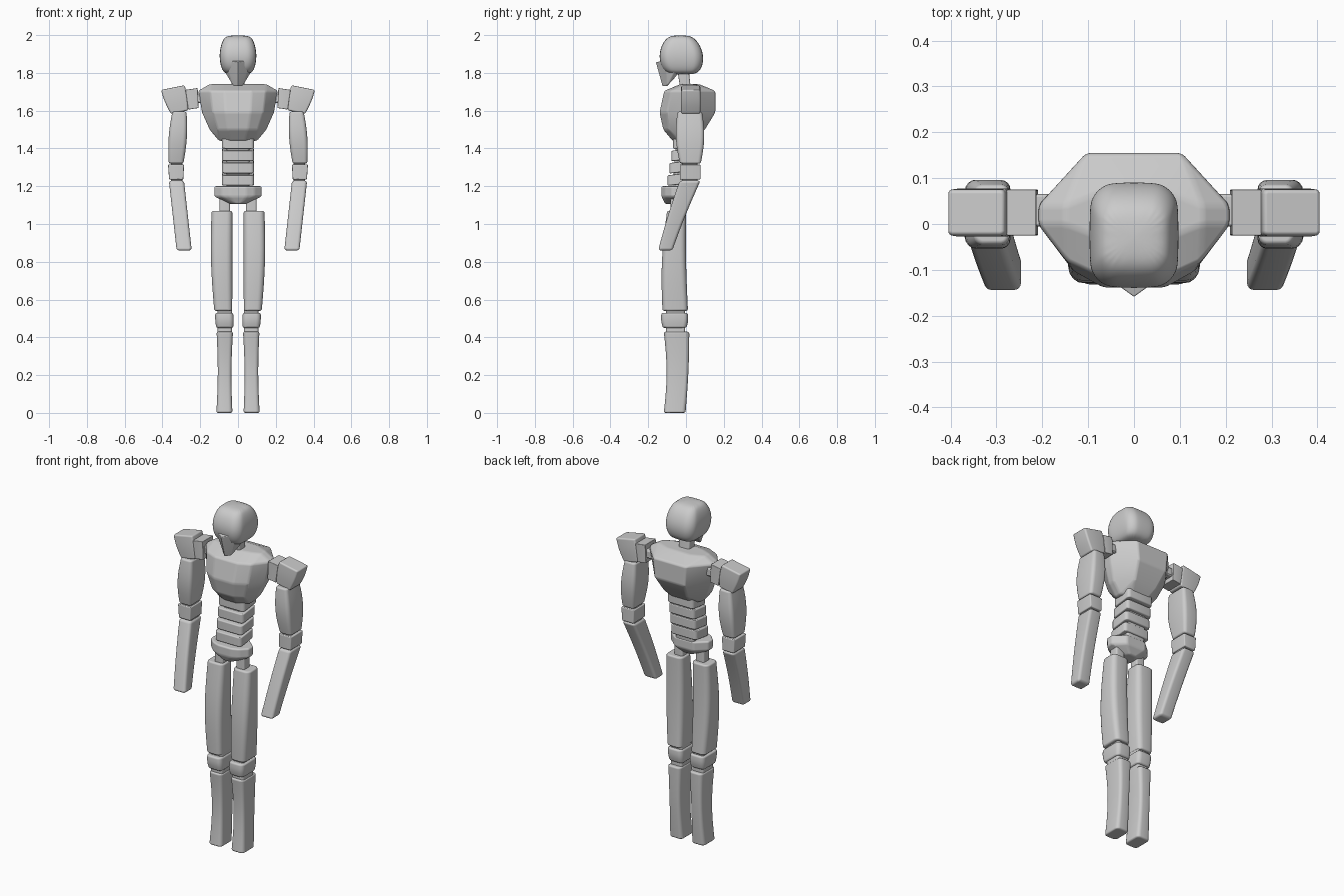
import bpy, bmesh
from math import cos, sin, pi, radians
from mathutils import Vector

if "Cube" in bpy.data.objects:
    bpy.data.objects.remove(bpy.data.objects["Cube"])

GREY = (0.6, 0.6, 0.6, 1)
material = bpy.data.materials.new("plain_grey")
material.use_nodes = True
material.diffuse_color = GREY
shader = next(n for n in material.node_tree.nodes if n.type == 'BSDF_PRINCIPLED')
shader.inputs["Base Color"].default_value = GREY


def finish(name, bm, bevel, sharp_angle, paired=False, rounded=False):
    """Turn a bmesh into a smooth shaded part with softened edges."""
    bmesh.ops.recalc_face_normals(bm, faces=bm.faces[:])
    for face in bm.faces:
        face.smooth = True
    mesh = bpy.data.meshes.new(name)
    bm.to_mesh(mesh)
    bm.free()
    mesh.materials.append(material)
    part = bpy.data.objects.new(name, mesh)
    bpy.context.scene.collection.objects.link(part)
    if rounded:
        subdivision = part.modifiers.new("rounding", 'SUBSURF')
        subdivision.levels = subdivision.render_levels = 2
    else:
        soft = part.modifiers.new("soft_edges", 'BEVEL')
        soft.width, soft.segments = bevel, 3
        soft.limit_method, soft.angle_limit = 'ANGLE', radians(sharp_angle)
        soft.harden_normals = True
    if paired:
        part.modifiers.new("other_side", 'MIRROR')


def rounded_section(width, depth, corner, steps=4):
    """Yield the offsets around a rounded rectangle."""
    radius = corner * min(width, depth) / 2
    for quarter, (sx, sy) in enumerate(((1, 1), (-1, 1), (-1, -1), (1, -1))):
        for step in range(steps + 1):
            angle = (quarter + step / steps) * pi / 2
            yield (sx * (width / 2 - radius) + radius * cos(angle),
                   sy * (depth / 2 - radius) + radius * sin(angle))


def limb(name, bottom, top, bottom_size, top_size, bulge=(0, 0), bow=(0, 0), tilt=(0, 0),
         corner=0.3, fullness=1, bevel=0.01, rings=8, **options):
    """Skin rounded sections from bottom to top, swelling and bowing midway."""
    bottom, top, bow = Vector(bottom), Vector(top), Vector((*bow, 0))
    bm = bmesh.new()
    loops = []
    for ring in range(rings + 1):
        t = ring / rings
        swell = max(sin(pi * t), 0) ** fullness
        centre = bottom.lerp(top, t) + bow * swell
        size = Vector(bottom_size).lerp(Vector(top_size), t) + Vector(bulge) * swell
        loops.append([bm.verts.new(centre + Vector((dx, dy, dx * tilt[0] + dy * tilt[1])))
                      for dx, dy in rounded_section(size.x, size.y, corner)])
    for low, high in zip(loops, loops[1:]):
        for i in range(len(low)):
            bm.faces.new((low[i - 1], low[i], high[i], high[i - 1]))
    bm.faces.new(loops[0])
    bm.faces.new(loops[-1])
    finish(name, bm, bevel, sharp_angle=45, **options)


def faceted(name, points, bevel):
    """Convex symmetrical part with flat facets, from points on its left half."""
    bm = bmesh.new()
    for x, y, z in points:
        for side in ((-1, 1) if x else (1,)):
            bm.verts.new((side * x, y, z))
    bmesh.ops.convex_hull(bm, input=bm.verts[:])
    loose = [v for v in bm.verts if not v.link_faces]
    bmesh.ops.delete(bm, geom=loose, context='VERTS')
    bmesh.ops.dissolve_limit(bm, angle_limit=radians(4), verts=bm.verts[:], edges=bm.edges[:])
    finish(name, bm, bevel, sharp_angle=15)


def torso_layer(z, half, front, back):
    """Ten-sided section: narrow front, wide flanks, medium back."""
    middle = (front + back) / 2
    return [(half * 0.35, front, z), (half * 0.7, middle + (front - middle) * 0.75, z),
            (half, middle - 0.02, z), (half, middle + 0.02, z), (half / 2, back, z)]


# Head: rounded skull, pointed face mask, neck
limb("skull", (0, -0.02, 1.79), (0, -0.03, 2), (0.13, 0.14), (0.12, 0.1),
     bulge=(0.07, 0.11), corner=0.6, fullness=0.6, rounded=True)
brow, temple, tip = (0.07, -0.11, 1.87), (0.09, -0.05, 1.865), (0, -0.16, 1.855)
cheek, jaw, chin = (0.085, -0.05, 1.83), (0.05, -0.05, 1.785), (0.025, -0.1, 1.73)
nose, chin_tip = (0, -0.15, 1.82), (0, -0.125, 1.73)
faceted("face_mask", [brow, temple, tip, cheek, jaw, chin, nose, chin_tip], bevel=0.004)
limb("neck", (0, 0, 1.7), (0, -0.015, 1.81), (0.07, 0.055), (0.07, 0.06))

# Chest: faceted ribcage
faceted("chest", torso_layer(1.74, 0.15, -0.03, 0.07) + torso_layer(1.705, 0.21, -0.115, 0.155)
        + torso_layer(1.59, 0.19, -0.14, 0.155) + torso_layer(1.5, 0.15, -0.12, 0.1)
        + torso_layer(1.44, 0.1, -0.07, 0.04), bevel=0.01)

# Abdomen: stacked tilted plates around a slim spine
limb("spine", (0, -0.03, 1.17), (0, -0.005, 1.46), (0.12, 0.09), (0.12, 0.09))
for level in range(4):
    height, depth = 1.21 + 0.065 * level, -0.035 + 0.01 * level
    limb("abdomen_plate_" + str(level + 1), (0, depth, height), (0, depth, height + 0.055),
         (0.17, 0.125), (0.17, 0.125), tilt=(0, 0.12), bevel=0.006, rings=1)

# Pelvis and hips
faceted("pelvis", torso_layer(1.2, 0.125, -0.13, 0.02) + torso_layer(1.145, 0.125, -0.13, 0.02)
        + torso_layer(1.105, 0.04, -0.11, -0.01), bevel=0.01)
limb("hip_joint", (0.07, -0.055, 1.04), (0.07, -0.055, 1.14), (0.055, 0.055), (0.055, 0.055),
     paired=True)

# Legs
limb("thigh", (0.078, -0.057, 0.54), (0.085, -0.05, 1.07), (0.095, 0.135), (0.11, 0.1),
     bulge=(0.01, 0.01), bow=(0.005, -0.01), corner=0.55, paired=True)
limb("knee_joint", (0.07, -0.055, 0.4), (0.07, -0.055, 0.57), (0.075, 0.1), (0.075, 0.1),
     paired=True)
limb("knee", (0.07, -0.06, 0.45), (0.073, -0.06, 0.53), (0.09, 0.125), (0.095, 0.14),
     bulge=(0.005, 0.01), corner=0.5, paired=True)
limb("shin", (0.072, -0.06, 0), (0.07, -0.05, 0.43), (0.085, 0.115), (0.087, 0.135),
     bulge=(-0.014, -0.01), bow=(0, 0.01), corner=0.5, paired=True)

# Shoulders
limb("shoulder_pin", (0.2, 0.03, 1.64), (0.2, 0.03, 1.69), (0.05, 0.07), (0.05, 0.07),
     paired=True)
limb("shoulder_link", (0.236, 0.025, 1.61), (0.246, 0.025, 1.715), (0.054, 0.1), (0.065, 0.1),
     tilt=(-0.15, 0), corner=0.1, paired=True)
limb("shoulder_cap", (0.31, 0.025, 1.592), (0.345, 0.025, 1.722), (0.09, 0.1), (0.125, 0.1),
     bulge=(0.01, 0.005), tilt=(-0.2, 0), corner=0.2, bevel=0.012, paired=True)

# Arms
limb("upper_arm", (0.328, 0.023, 1.32), (0.31, 0.02, 1.595), (0.078, 0.11), (0.075, 0.13),
     bulge=(0.02, 0.03), corner=0.45, paired=True)
limb("elbow_pin", (0.325, 0.02, 1.2), (0.325, 0.02, 1.35), (0.06, 0.08), (0.06, 0.08),
     paired=True)
limb("elbow", (0.327, 0.022, 1.235), (0.328, 0.022, 1.315), (0.075, 0.11), (0.085, 0.11),
     corner=0.15, paired=True)
limb("forearm", (0.285, -0.11, 0.86), (0.326, 0.022, 1.23), (0.08, 0.075), (0.08, 0.11),
     bow=(0, -0.005), corner=0.4, bevel=0.014, paired=True)
